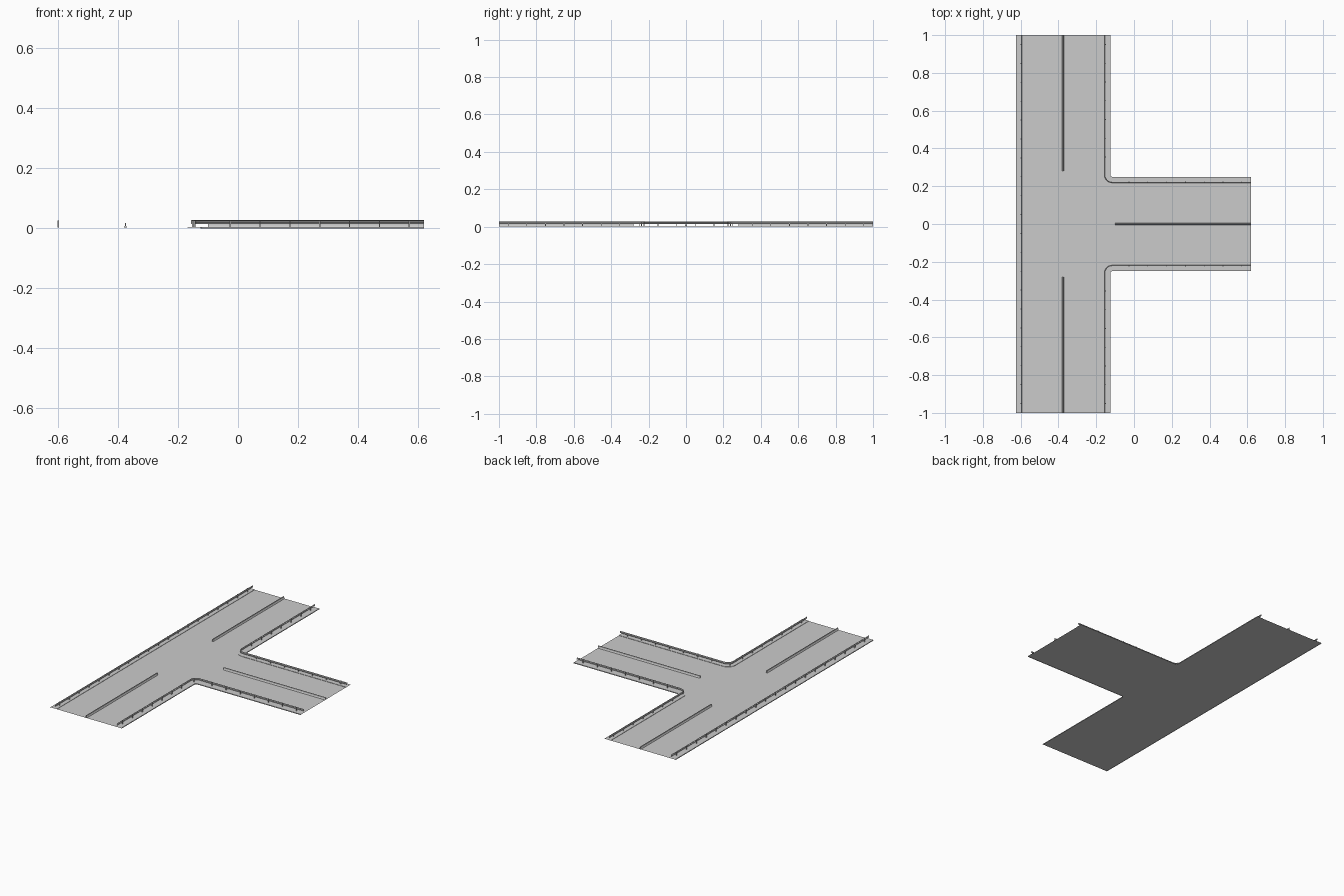
import bpy, bmesh, math
from mathutils import Vector, Matrix

if "Cube" in bpy.data.objects:
    bpy.data.objects.remove(bpy.data.objects["Cube"])

ROAD_Z = 0.003


def finish(name, bm):
    mesh = bpy.data.meshes.new(name)
    bm.to_mesh(mesh)
    bm.free()
    obj = bpy.data.objects.new(name, mesh)
    bpy.context.collection.objects.link(obj)
    return obj


def right_of(a, b):
    d = (b - a).normalized()
    return Vector((d.y, -d.x))


def miters(path):
    """Offset direction (to the right of travel) at every path point."""
    normals = [right_of(a, b) for a, b in zip(path, path[1:])]
    result = []
    for i in range(len(path)):
        n0, n1 = normals[max(i - 1, 0)], normals[min(i, len(normals) - 1)]
        m = (n0 + n1).normalized()
        result.append(m / m.dot(n0))
    return result


def sweep(name, path, profile, closed=False):
    """Sweep a profile of (offset, height) points along a flat path."""
    bm = bmesh.new()
    rings = []
    for p, m in zip(path, miters(path)):
        rings.append([bm.verts.new((*(p + m * o), z)) for o, z in profile])
    count = len(profile)
    for r0, r1 in zip(rings, rings[1:]):
        for i in range(count if closed else count - 1):
            j = (i + 1) % count
            bm.faces.new((r0[i], r0[j], r1[j], r1[i]))
    if closed:
        bm.faces.new(rings[0])
        bm.faces.new(list(reversed(rings[-1])))
        bmesh.ops.recalc_face_normals(bm, faces=bm.faces)
    return finish(name, bm)


def posts(name, path, spacing, offset):
    """Guard rail posts spaced evenly along a path."""
    bm = bmesh.new()
    total = sum((b - a).length for a, b in zip(path, path[1:]))
    n = round(total / spacing)
    for k in range(n):
        s = (k + 0.5) * total / n
        for a, b in zip(path, path[1:]):
            if s <= (b - a).length:
                break
            s -= (b - a).length
        d = (b - a).normalized()
        p = a + d * s + right_of(a, b) * offset
        mat = (Matrix.Translation((p.x, p.y, 0.0145))
               @ Matrix.Rotation(math.atan2(d.y, d.x), 4, 'Z')
               @ Matrix.Diagonal((0.004, 0.005, 0.023, 1)))
        bmesh.ops.create_cube(bm, size=1, matrix=mat)
    return finish(name, bm)


def arc(cx, cy, r, start, end, steps=6):
    angles = [math.radians(start + (end - start) * i / steps) for i in range(steps + 1)]
    return [Vector((cx + r * math.cos(t), cy + r * math.sin(t))) for t in angles]


# Outer edges of the T junction, road always on the right of travel
edges = {
    "west": [Vector((-0.625, -1)), Vector((-0.625, 1))],
    "north_east": [Vector((-0.125, 1))] + arc(-0.115, 0.26, 0.01, 180, 270) + [Vector((0.62, 0.25))],
    "south_east": [Vector((0.62, -0.25))] + arc(-0.115, -0.26, 0.01, 90, 180) + [Vector((-0.125, -1))],
}

# Road surface sheet
bm = bmesh.new()
outline = [p for path in edges.values() for p in path]
bm.faces.new([bm.verts.new((p.x, p.y, ROAD_Z)) for p in reversed(outline)])
finish("road_surface", bm)

# Raised shoulders, corrugated guard rails and their posts
shoulder = [(0, 0), (0, 0.005), (0.044, 0.005), (0.044, ROAD_Z)]
rail = [(0.029, 0.0275), (0.032, 0.025), (0.032, 0.023), (0.029, 0.021),
        (0.032, 0.019), (0.032, 0.017), (0.029, 0.0145)]
for side, path in edges.items():
    sweep(side + "_shoulder", path, shoulder)
    sweep(side + "_guard_rail", path, rail)
    posts(side + "_rail_posts", path, 0.1, 0.0265)

# Median barriers with a flared foot
barrier = [(-0.005, ROAD_Z), (-0.004, 0.006), (-0.002, 0.009), (-0.0015, 0.018),
           (0.0015, 0.018), (0.002, 0.009), (0.004, 0.006), (0.005, ROAD_Z)]
medians = {
    "north_median": ((-0.375, 0.28), (-0.375, 1)),
    "south_median": ((-0.375, -1), (-0.375, -0.28)),
    "east_median": ((-0.1, 0), (0.62, 0)),
}
for name, ends in medians.items():
    sweep(name, [Vector(e) for e in ends], barrier, closed=True)
